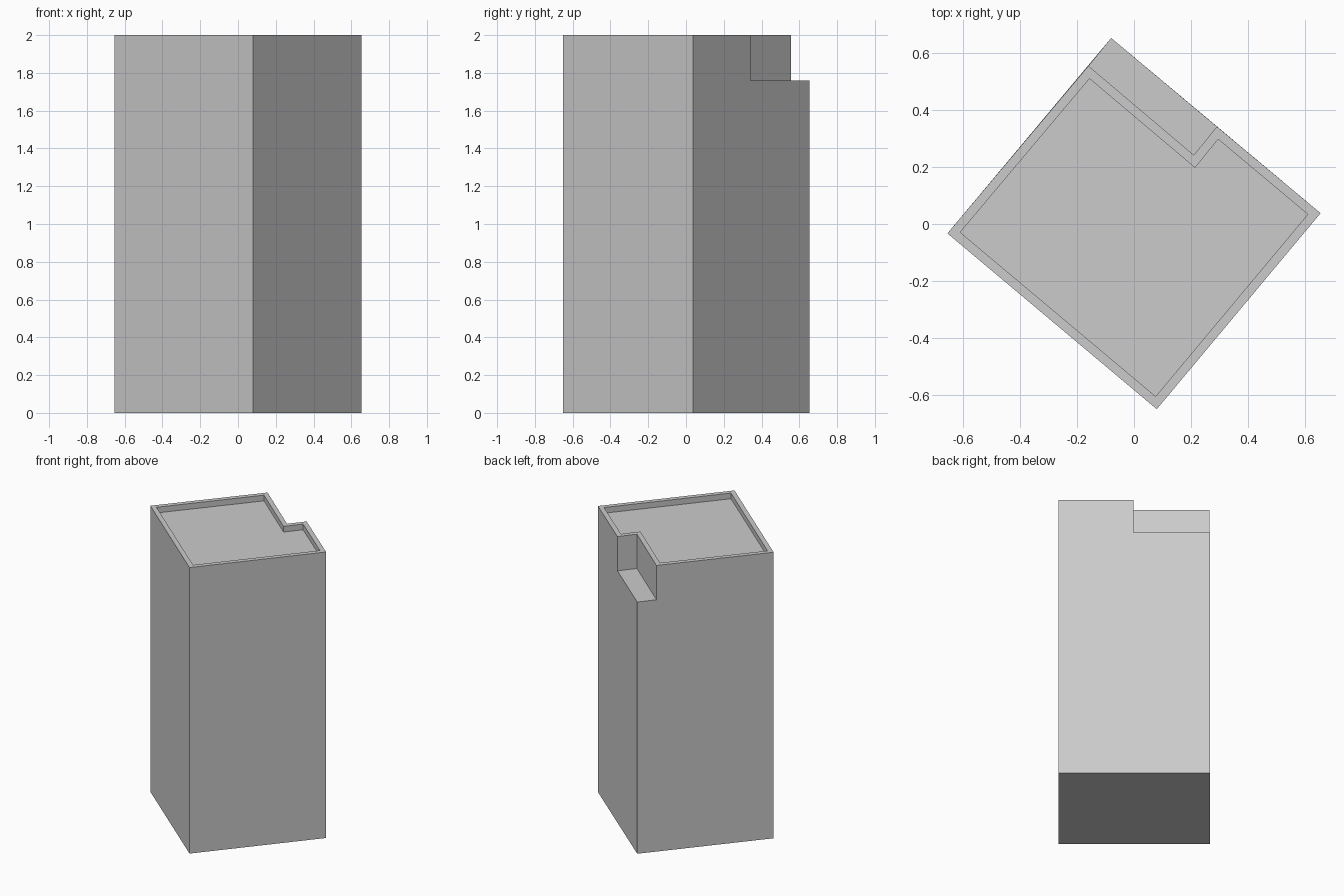
import bpy
import bmesh
from mathutils import Vector

cube = bpy.data.objects.get("Cube")
if cube:
    bpy.data.objects.remove(cube, do_unlink=True)

HEIGHT = 2.0
TERRACE_Z = 1.76
ROOF_Z = 1.96
WALL = 0.032

# One plain grey for the whole building
grey = bpy.data.materials.new("light grey")
grey.use_nodes = True
colour = (0.6, 0.6, 0.6, 1)
grey.diffuse_color = colour
grey.node_tree.nodes["Principled BSDF"].inputs["Base Color"].default_value = colour

# Plan corners, counter-clockwise
back = Vector((-0.08, 0.653))
left = Vector((0.655, 0.038))
front = Vector((0.08, -0.65))
right = Vector((-0.655, -0.033))
notch_side = Vector((-0.16, 0.555))
notch_inner = Vector((0.21, 0.242))
notch_back = Vector((0.291, 0.342))
main_plan = [right, front, left, notch_back, notch_inner, notch_side]


def inset(plan, distance):
    """Move every side of a square-cornered plan inwards."""
    result = []
    for i, p in enumerate(plan):
        a = (p - plan[i - 1]).normalized()
        b = (plan[(i + 1) % len(plan)] - p).normalized()
        normals = Vector((-a.y, a.x)) + Vector((-b.y, b.x))
        result.append(p + normals * distance)
    return result


bm = bmesh.new()


def ring(plan, z):
    return [bm.verts.new((p.x, p.y, z)) for p in plan]


def bridge(lower, upper):
    for i in range(len(lower)):
        j = (i + 1) % len(lower)
        bm.faces.new((lower[i], lower[j], upper[j], upper[i]))


# Tower body up to the terrace
base = ring([right, front, left, back], 0)
terrace = ring(main_plan, TERRACE_Z)
corner = bm.verts.new((back.x, back.y, TERRACE_Z))
t_right, t_front, t_left, t_nback, t_ninner, t_nside = terrace
bm.faces.new(base[::-1])
bm.faces.new((base[0], base[1], t_front, t_right))
bm.faces.new((base[1], base[2], t_left, t_front))
bm.faces.new((base[2], base[3], corner, t_nback, t_left))
bm.faces.new((base[3], base[0], t_right, t_nside, corner))
bm.faces.new((t_nside, t_ninner, t_nback, corner))

# Top storey, parapet rim and sunken roof
rim = ring(main_plan, HEIGHT)
inner_plan = inset(main_plan, WALL)
rim_inner = ring(inner_plan, HEIGHT)
roof = ring(inner_plan, ROOF_Z)
bridge(terrace, rim)
bridge(rim, rim_inner)
bridge(rim_inner, roof)
bm.faces.new(roof)

bmesh.ops.recalc_face_normals(bm, faces=bm.faces)
mesh = bpy.data.meshes.new("tower_building")
bm.to_mesh(mesh)
bm.free()
mesh.materials.append(grey)
tower = bpy.data.objects.new("tower_building", mesh)
bpy.context.collection.objects.link(tower)
